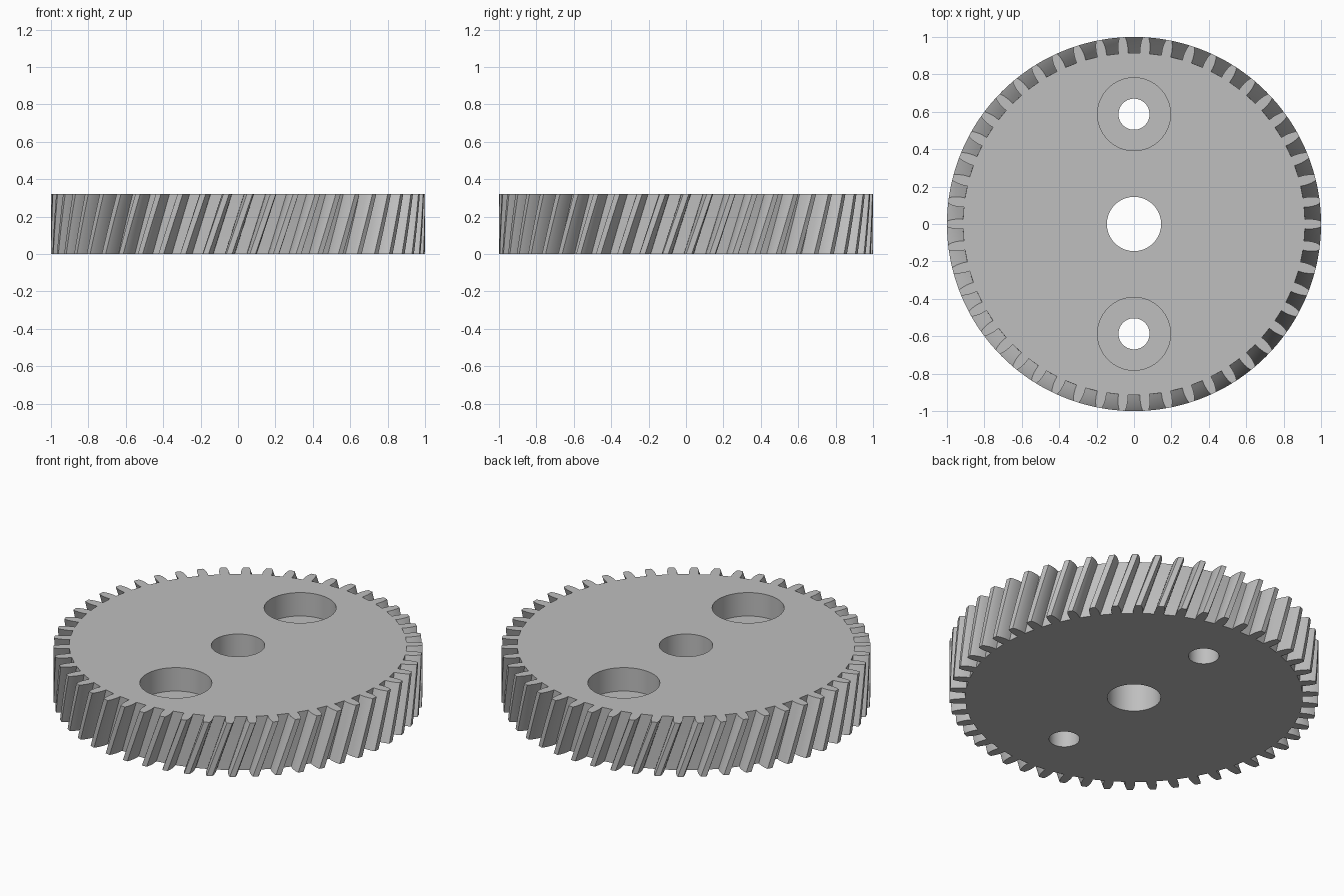
import bpy
import bmesh
from math import cos, sin, pi

default = bpy.data.objects.get("Cube")
if default:
    bpy.data.objects.remove(default, do_unlink=True)

TEETH = 50
HEIGHT = 0.32
TWIST = 0.11      # helix rotation from bottom to top
LAYERS = 8
BORE_FLOOR = 0.18

# Half tooth: radius and half-width angle, root to tip
FLANK = [(0.914, 0.0275), (0.935, 0.0285), (0.955, 0.0270),
         (0.975, 0.0235), (0.99, 0.0190), (1.0, 0.0150)]
TOOTH = [(r, -a) for r, a in FLANK] + [(r, a) for r, a in reversed(FLANK)]

bm = bmesh.new()


def gear_ring(z):
    """Toothed outline at height z, turned to follow the helix."""
    turn = TWIST * (z / HEIGHT - 1)
    ring = []
    for i in range(TEETH):
        centre = 2 * pi * i / TEETH + turn
        ring += [bm.verts.new((r * cos(centre + a), r * sin(centre + a), z))
                 for r, a in TOOTH]
    return ring


def circle_ring(y, radius, z, segments=64):
    return [bm.verts.new((radius * cos(2 * pi * i / segments),
                          y + radius * sin(2 * pi * i / segments), z))
            for i in range(segments)]


def skin(rings):
    """Join successive rings with quads."""
    for low, high in zip(rings, rings[1:]):
        n = len(low)
        for i in range(n):
            j = (i + 1) % n
            bm.faces.new((low[i], low[j], high[j], high[i]))


def cap(loops):
    """Fill the flat area between an outline and its holes."""
    edges = [bm.edges.get((loop[i - 1], loop[i]))
             for loop in loops for i in range(len(loop))]
    bmesh.ops.triangle_fill(bm, edges=edges, use_beauty=True)


# Helical teeth
walls = [[gear_ring(HEIGHT * k / LAYERS) for k in range(LAYERS + 1)]]

# Shaft hole
walls.append([circle_ring(0, 0.145, z) for z in (0, HEIGHT)])

# Two counterbored bolt holes
for y in (-0.587, 0.587):
    walls.append([circle_ring(y, r, z) for r, z in
                  ((0.083, 0), (0.083, BORE_FLOOR),
                   (0.195, BORE_FLOOR), (0.195, HEIGHT))])

for rings in walls:
    skin(rings)

# Bottom and top faces
cap([rings[0] for rings in walls])
cap([rings[-1] for rings in walls])
bmesh.ops.recalc_face_normals(bm, faces=bm.faces)

mesh = bpy.data.meshes.new("helical_gear")
bm.to_mesh(mesh)
bm.free()
gear = bpy.data.objects.new("helical_gear", mesh)
bpy.context.collection.objects.link(gear)

# Plain grey metal
grey = bpy.data.materials.new("grey_metal")
grey.use_nodes = True
colour = (0.52, 0.52, 0.52, 1)
grey.diffuse_color = colour
grey.node_tree.nodes["Principled BSDF"].inputs["Base Color"].default_value = colour
mesh.materials.append(grey)

# Smooth walls with sharp tooth and hole edges
for other in bpy.context.selected_objects:
    other.select_set(False)
gear.select_set(True)
bpy.context.view_layer.objects.active = gear
bpy.ops.object.shade_smooth_by_angle(angle=pi / 6)
